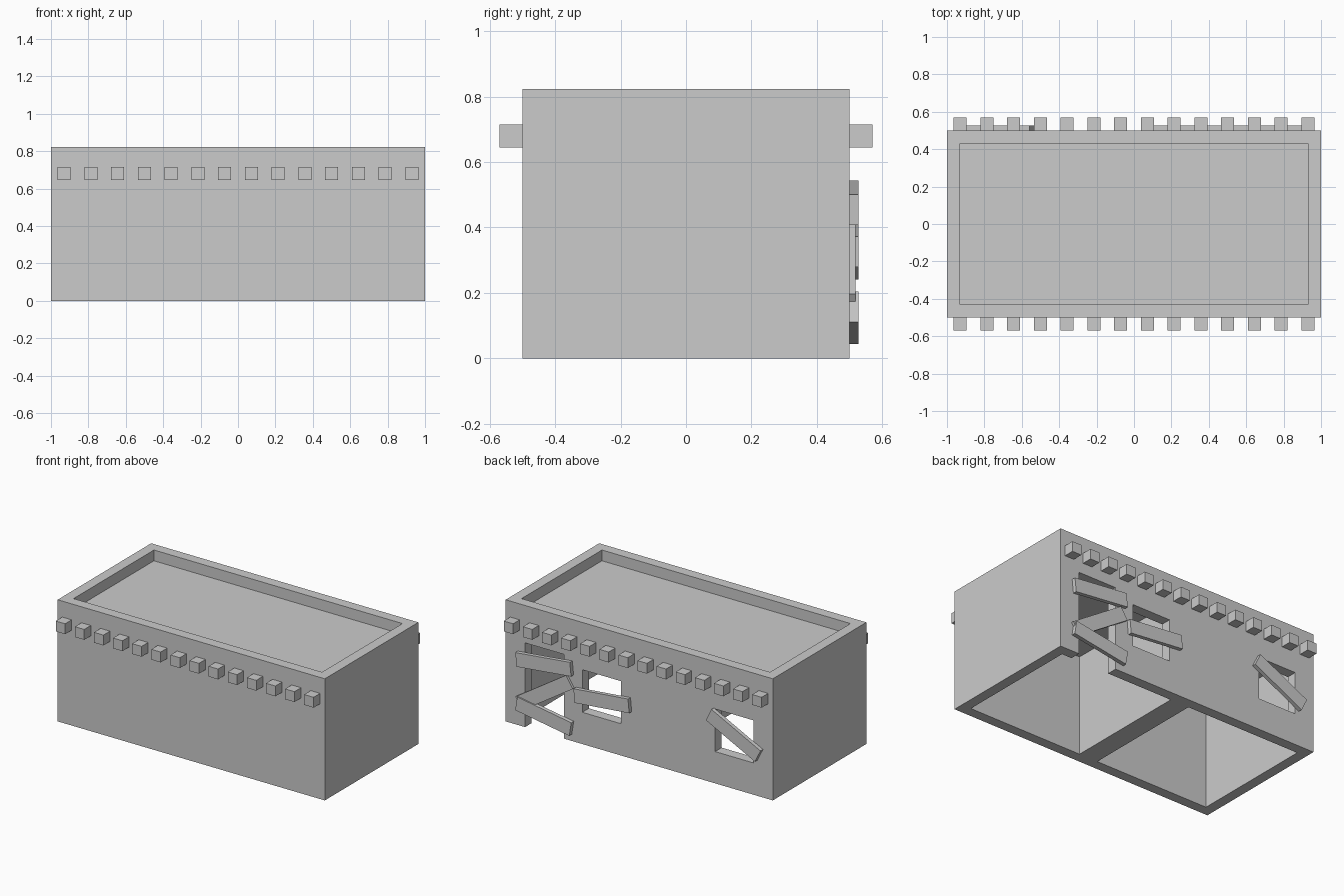
import bpy, math

if "Cube" in bpy.data.objects:
    bpy.data.objects.remove(bpy.data.objects["Cube"])

# single flat colour
grey = bpy.data.materials.new("plaster_grey")
grey.diffuse_color = (0.6, 0.6, 0.6, 1)
grey.use_nodes = True
grey.node_tree.nodes["Principled BSDF"].inputs["Base Color"].default_value = grey.diffuse_color


def box(name, x, y, z, tilt=0.0):
    """Box from (min, max) pairs, optionally tilted about its own y axis."""
    loc = [(a + b) / 2 for a, b in (x, y, z)]
    bpy.ops.mesh.primitive_cube_add(size=1, location=loc)
    ob = bpy.context.object
    ob.name = name
    ob.scale = [b - a for a, b in (x, y, z)]
    bpy.ops.object.transform_apply(location=False, rotation=False, scale=True)
    ob.rotation_euler = (0, math.radians(tilt), 0)
    ob.data.materials.append(grey)
    return ob


def cut(target, *bounds):
    """Subtract a box from the target and remove the cutter."""
    cutter = box("cutter", *bounds)
    cutter.hide_render = True
    mod = target.modifiers.new("cut", 'BOOLEAN')
    mod.operation = 'DIFFERENCE'
    mod.solver = 'EXACT'
    mod.object = cutter
    bpy.context.view_layer.objects.active = target
    bpy.ops.object.modifier_apply(modifier=mod.name)
    bpy.data.objects.remove(cutter, do_unlink=True)


# house shell with sunken roof and two floorless rooms
house = box("house_walls", (-1, 1), (-0.5, 0.5), (0, 0.823))
cut(house, (-0.93, 0.93), (-0.43, 0.43), (0.75, 1.0))
for x in ((-0.93, -0.07), (0.07, 0.93)):
    cut(house, x, (-0.43, 0.43), (-0.1, 0.68))

# doorway and two windows in the back wall
cut(house, (0.565, 0.855), (0.4, 0.6), (-0.1, 0.57))
for cx in (0.282, -0.712):
    cut(house, (cx - 0.144, cx + 0.144), (0.4, 0.6), (0.215, 0.503))

# roof beam ends along the front and back
for side, y in (("front", (-0.57, -0.5)), ("back", (0.5, 0.57))):
    for i in range(14):
        cx = -0.93 + i * 1.86 / 13
        box(f"beam_end_{side}_{i + 1}", (cx - 0.035, cx + 0.035), y, (0.645, 0.715))

# boards nailed over the openings: name, x, z, length, tilt, outer y
BOARDS = [
    ("door_board_top", 0.70, 0.475, 0.41, 6, 0.527),
    ("door_board_diagonal", 0.70, 0.28, 0.45, 33, 0.518),
    ("door_board_bottom", 0.70, 0.124, 0.41, -9.3, 0.527),
    ("window_board_left", 0.265, 0.345, 0.41, 5.5, 0.527),
    ("window_board_right", -0.722, 0.375, 0.41, -26.5, 0.527),
]
for name, cx, cz, length, tilt, y in BOARDS:
    box(name, (cx - length / 2, cx + length / 2), (0.5, y),
        (cz - 0.047, cz + 0.047), tilt)
